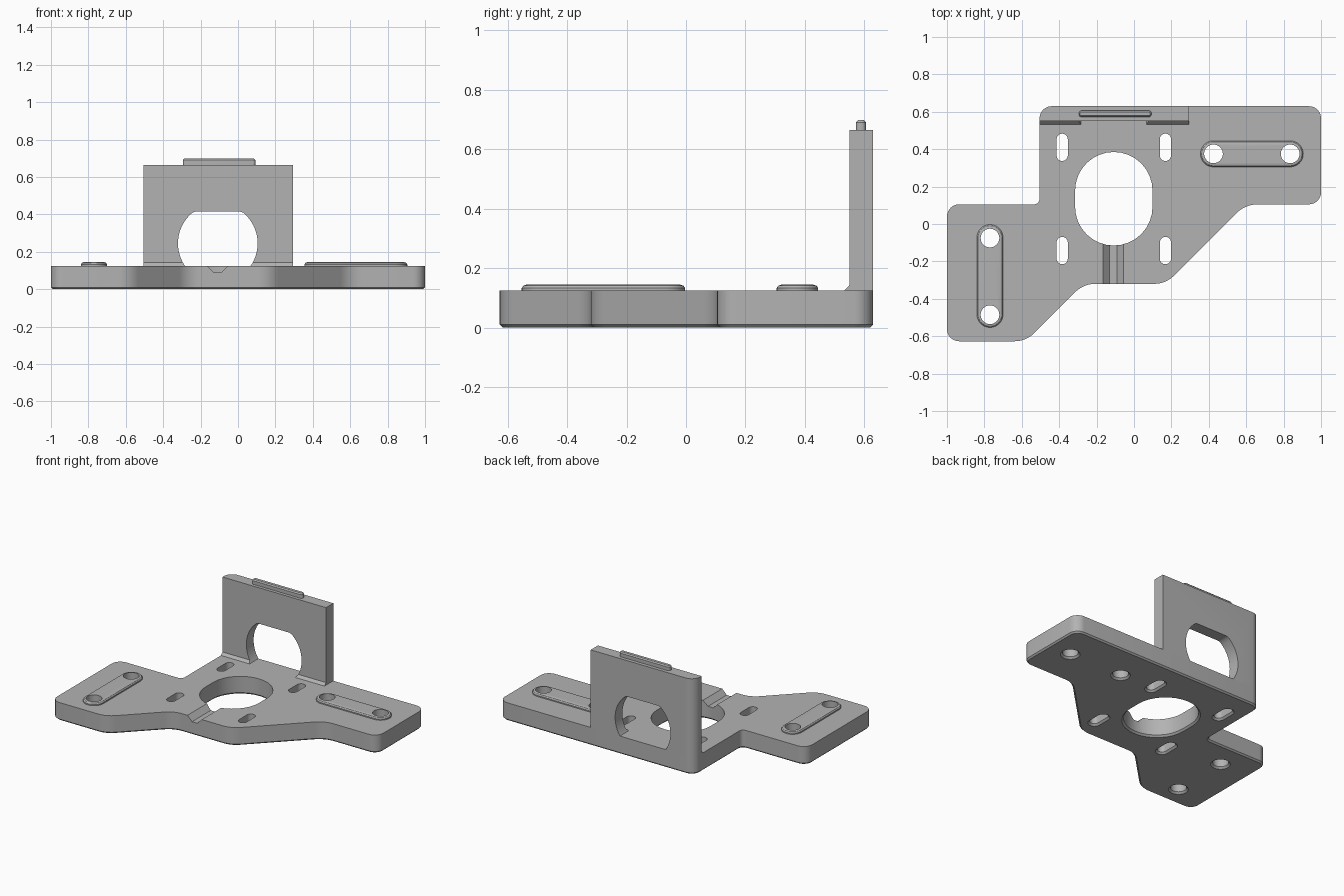
import bpy, bmesh, math
from mathutils import Vector

if "Cube" in bpy.data.objects:
    bpy.data.objects.remove(bpy.data.objects["Cube"])

grey = bpy.data.materials.new("plain grey")
grey.use_nodes = True
colour = (0.45, 0.45, 0.45, 1)
grey.diffuse_color = colour
grey.node_tree.nodes["Principled BSDF"].inputs["Base Color"].default_value = colour

T = 0.125          # plate thickness
CX = -0.108        # centre line of the openings


def rounded(corners, steps=8):
    """Counter-clockwise polygon with each corner (x, y, radius) filleted."""
    out = []
    for i, (x, y, r) in enumerate(corners):
        p = Vector((x, y))
        u = (Vector(corners[i - 1][:2]) - p).normalized()
        v = (Vector(corners[(i + 1) % len(corners)][:2]) - p).normalized()
        pts = [p]
        if r > 0:
            half = u.angle(v) / 2
            t = r / math.tan(half)
            c = p + (u + v).normalized() * r / math.sin(half)
            s, e = p + u * t - c, p + v * t - c
            a = math.atan2(s.y, s.x)
            d = math.remainder(math.atan2(e.y, e.x) - a, math.tau)
            pts = [c + r * Vector((math.cos(a + d * k / steps), math.sin(a + d * k / steps)))
                   for k in range(steps + 1)]
        out += [q for q in pts if not out or (q - out[-1]).length > 1e-4]
    if (out[0] - out[-1]).length < 1e-4:
        out.pop()
    return out


def box(x0, x1, y0, y1, r=0):
    return rounded([(x0, y0, r), (x1, y0, r), (x1, y1, r), (x0, y1, r)])


def slot(x, y, w, h):
    """Round-ended slot of full size w by h."""
    return box(x - w / 2, x + w / 2, y - h / 2, y + h / 2, min(w, h) / 2)


def inset(pts, d):
    out = []
    for i, p in enumerate(pts):
        a = (p - pts[i - 1]).normalized()
        b = (pts[(i + 1) % len(pts)] - p).normalized()
        n = Vector((-a.y - b.y, a.x + b.x)).normalized()
        out.append(p + n * d / max(0.3, n.dot(Vector((-a.y, a.x)))))
    return out


def prism(name, pts, levels, axis="z"):
    """Loft an outline through (height, inset) levels along an axis."""
    place = {"z": lambda a, b, h: (a, b, h), "y": lambda a, b, h: (a, h, b),
             "x": lambda a, b, h: (h, a, b)}[axis]
    bm = bmesh.new()
    rings = [[bm.verts.new(place(q.x, q.y, h)) for q in inset(pts, d)] for h, d in levels]
    n = len(pts)
    for lo, hi in zip(rings, rings[1:]):
        for i in range(n):
            bm.faces.new((lo[i], lo[(i + 1) % n], hi[(i + 1) % n], hi[i]))
    bm.faces.new(rings[0][::-1])
    bm.faces.new(rings[-1])
    bmesh.ops.recalc_face_normals(bm, faces=bm.faces)
    me = bpy.data.meshes.new(name)
    bm.to_mesh(me)
    bm.free()
    me.materials.append(grey)
    ob = bpy.data.objects.new(name, me)
    bpy.context.collection.objects.link(ob)
    return ob


def cut(ob, cutters):
    for c in cutters:
        m = ob.modifiers.new("cut", "BOOLEAN")
        m.operation, m.solver, m.object = "DIFFERENCE", "EXACT", c
    bpy.context.view_layer.update()
    me = bpy.data.meshes.new_from_object(
        ob.evaluated_get(bpy.context.evaluated_depsgraph_get()))
    ob.modifiers.clear()
    ob.data = me


# Base plate with a chamfered lower edge
outline = rounded([
    (-1, -0.627, 0.065), (-0.577, -0.627, 0.15), (-0.27, -0.32, 0.15),
    (0.17, -0.32, 0.15), (0.595, 0.105, 0.16), (1, 0.105, 0.065),
    (1, 0.63, 0.065), (-0.505, 0.63, 0.065), (-0.505, 0.105, 0.03), (-1, 0.105, 0.065)])
plate = prism("base_plate", outline, [(0, 0.01), (0.01, 0), (T, 0)])

# Raised mounting pads
pad_levels = [(T - 0.03, 0), (T + 0.008, 0), (T + 0.016, 0.006), (T + 0.02, 0.018)]
left_pad = prism("front_mounting_pad", slot(-0.77, -0.278, 0.14, 0.55), pad_levels)
right_pad = prism("side_mounting_pad", slot(0.63, 0.375, 0.55, 0.14), pad_levels)

# Cutters for every opening, flared at the underside
flare = [(-0.02, -0.012), (0, -0.012), (0.012, 0), (0.3, 0)]
screw_holes = [prism("screw_cutter", slot(x, y, 0.1, 0.1), flare)
               for x, y in ((-0.77, -0.075), (-0.77, -0.485), (0.425, 0.375), (0.835, 0.375))]
slots = [prism("slot_cutter", slot(CX + s * 0.276, y, 0.06, 0.146), flare)
         for s in (-1, 1) for y in (-0.142, 0.41)]
opening = prism("opening_cutter", slot(CX, 0.135, 0.414, 0.5), flare)
groove = prism("groove_cutter",
               rounded([(-0.13, 0.09, 0), (-0.09, 0.09, 0), (-0.045, 0.135, 0), (-0.175, 0.135, 0)]),
               [(-0.4, 0), (0, 0)], "y")
circle = [Vector((CX + 0.213 * math.cos(k * math.tau / 64),
                  min(0.415, 0.245 + 0.213 * math.sin(k * math.tau / 64)))) for k in range(64)]
window = prism("window_cutter", circle, [(0.4, 0), (0.8, 0)], "y")

# Upright wall, its corner following the plate, with a foot chamfer and top tab
wall = prism("upright_wall",
             rounded([(-0.505, 0.55, 0), (0.293, 0.55, 0), (0.293, 0.63, 0), (-0.505, 0.63, 0.065)]),
             [(T, 0), (0.665, 0)])
foot = prism("wall_foot_chamfer",
             rounded([(0.533, T, 0), (0.55, T, 0), (0.55, T + 0.018, 0)]),
             [(-0.505, 0), (0.293, 0)], "x")
prism("top_tab", box(-0.295, 0.093, 0.572, 0.606, 0.015),
      [(0.64, 0), (0.69, 0), (0.698, 0.007)])

cut(plate, screw_holes + slots + [opening, groove])
cut(left_pad, screw_holes[:2])
cut(right_pad, screw_holes[2:])
cut(wall, [window])
cut(foot, [window])
for c in screw_holes + slots + [opening, groove, window]:
    bpy.data.objects.remove(c)

# Smooth the rounded walls, keep edges crisp
bpy.ops.object.select_all(action="DESELECT")
for ob in bpy.context.collection.objects:
    if ob.type == "MESH":
        ob.select_set(True)
        bpy.context.view_layer.objects.active = ob
bpy.ops.object.shade_smooth_by_angle(angle=math.radians(30))
